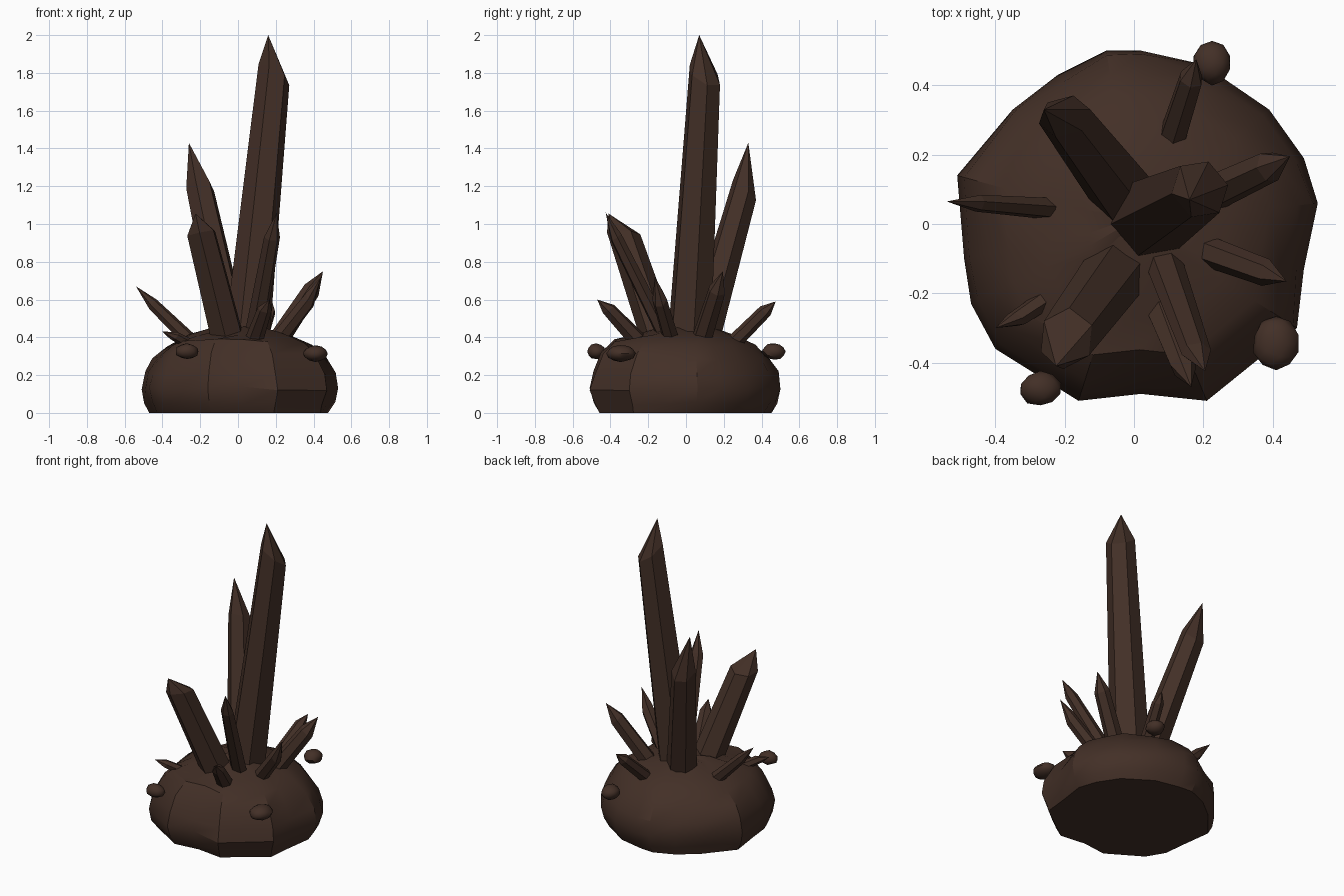
import bpy, bmesh, math, random
from mathutils import Vector

if "Cube" in bpy.data.objects:
    bpy.data.objects.remove(bpy.data.objects["Cube"])

random.seed(4)
brown = bpy.data.materials.new("dark brown stone")
brown.diffuse_color = (0.056, 0.029, 0.020, 1)
brown.use_nodes = True
brown.node_tree.nodes["Principled BSDF"].inputs["Base Color"].default_value = brown.diffuse_color


def finish(bm, name, smooth=None):
    bmesh.ops.recalc_face_normals(bm, faces=bm.faces)
    mesh = bpy.data.meshes.new(name)
    bm.to_mesh(mesh)
    bm.free()
    mesh.materials.append(brown)
    obj = bpy.data.objects.new(name, mesh)
    bpy.context.collection.objects.link(obj)
    if smooth:
        bpy.ops.object.select_all(action='DESELECT')
        obj.select_set(True)
        bpy.context.view_layer.objects.active = obj
        bpy.ops.object.shade_smooth_by_angle(angle=math.radians(smooth))
    return obj


def bridge(bm, a, b):
    n = len(a)
    for i in range(n):
        bm.faces.new((a[i], a[(i + 1) % n], b[(i + 1) % n], b[i]))


# Rock base: an irregular outline stacked in rings and closed by a low dome
outline = [(.53, .06), (.49, .19), (.39, .33), (.2, .46), (.02, .50), (-.08, .50),
           (-.22, .43), (-.35, .33), (-.51, .14), (-.49, -.1), (-.47, -.23),
           (-.4, -.36), (-.16, -.51), (.02, -.49), (.21, -.51), (.47, -.3), (.49, -.13)]
levels = [(0, .92), (.05, .97), (.13, 1), (.21, .975), (.29, .88), (.35, .74),
          (.405, .53), (.445, .27)]
bm = bmesh.new()
rings = []
for k, (z, s) in enumerate(levels):
    ring = []
    for x, y in outline:
        j = s + (random.uniform(-.03, .01) if k in (0, 1, 3, 4) else 0)
        dz = 0 if k == 0 else random.uniform(-.012, .012)
        front = .03 * max(0, -y / .5) if k in (4, 5) else 0
        ring.append(bm.verts.new((x * j, y * j, z + dz + front)))
    rings.append(ring)
for a, b in zip(rings, rings[1:]):
    bridge(bm, a, b)
bm.faces.new(rings[0])
top = bm.verts.new((.03, .03, .465))
last = rings[-1]
for i in range(len(last)):
    bm.faces.new((last[i], last[(i + 1) % len(last)], top))
finish(bm, "rock_base", 30)


# Crystals: tapered six-sided shafts with an off-centre point
def crystal(name, base, shoulder, tip, r0, r1, twist=0, flat=1.0):
    base, shoulder, tip = Vector(base), Vector(shoulder), Vector(tip)
    axis = (shoulder - base).normalized()
    side = axis.cross(Vector((0, 1, 0))).normalized()
    up = axis.cross(side)
    lean = tip - shoulder
    lean -= axis * lean.dot(axis)
    bm = bmesh.new()

    def ring(centre, r, slope):
        verts = []
        for i in range(6):
            a = math.radians(twist + 60 * i)
            d = side * math.cos(a) * r + up * math.sin(a) * r * flat
            d += axis * d.dot(lean) / max(r, .01) * slope
            verts.append(bm.verts.new(centre + d))
        return verts

    low, high = ring(base - axis * .05, r0, 0), ring(shoulder, r1, .8)
    bridge(bm, low, high)
    bm.faces.new(low)
    point = bm.verts.new(tip)
    for i in range(6):
        bm.faces.new((high[i], high[(i + 1) % 6], point))
    finish(bm, name)


crystal("tall_crystal", (.05, .02, .42), (.19, .1, 1.79), (.16, .07, 2.0), .122, .088, 10)
crystal("back_left_crystal", (-.04, .10, .44), (-.2, .31, 1.18), (-.26, .33, 1.43), .095, .075, 20)
crystal("front_left_crystal", (-.065, -.155, .43), (-.195, -.33, .95), (-.225, -.41, 1.055), .095, .082, 25)
crystal("front_crystal", (.09, -.12, .43), (.18, -.37, .93), (.205, -.425, 1.06), .055, .043, 15, .8)
crystal("right_back_crystal", (.23, .09, .41), (.39, .165, .65), (.45, .195, .75), .055, .047, 5)
crystal("right_front_crystal", (.23, -.085, .41), (.38, -.14, .6), (.44, -.165, .72), .045, .04, 20)
crystal("small_front_crystal", (.09, -.27, .40), (.142, -.41, .55), (.165, -.47, .6), .05, .038, 0)
crystal("left_crystal", (-.25, .045, .38), (-.45, .06, .575), (-.54, .065, .67), .042, .032, 10, .8)
crystal("back_crystal", (.12, .28, .40), (.165, .42, .54), (.18, .475, .59), .042, .036, 15)
crystal("tiny_left_crystal", (-.25, -.215, .36), (-.34, -.275, .41), (-.4, -.3, .43), .032, .026, 0)

# Pebbles: small lumpy balls on the rim
pebbles = [("front_pebble", (-.27, -.475, .325), (.062, .05, .042)),
           ("right_pebble", (.41, -.345, .315), (.068, .077, .045)),
           ("back_pebble", (.225, .465, .325), (.055, .063, .045))]
for name, loc, size in pebbles:
    bm = bmesh.new()
    bmesh.ops.create_icosphere(bm, subdivisions=2, radius=1)
    for v in bm.verts:
        f = random.uniform(.92, 1.05)
        v.co = Vector(loc) + Vector(c * s * f for c, s in zip(v.co, size))
    finish(bm, name, 40)
